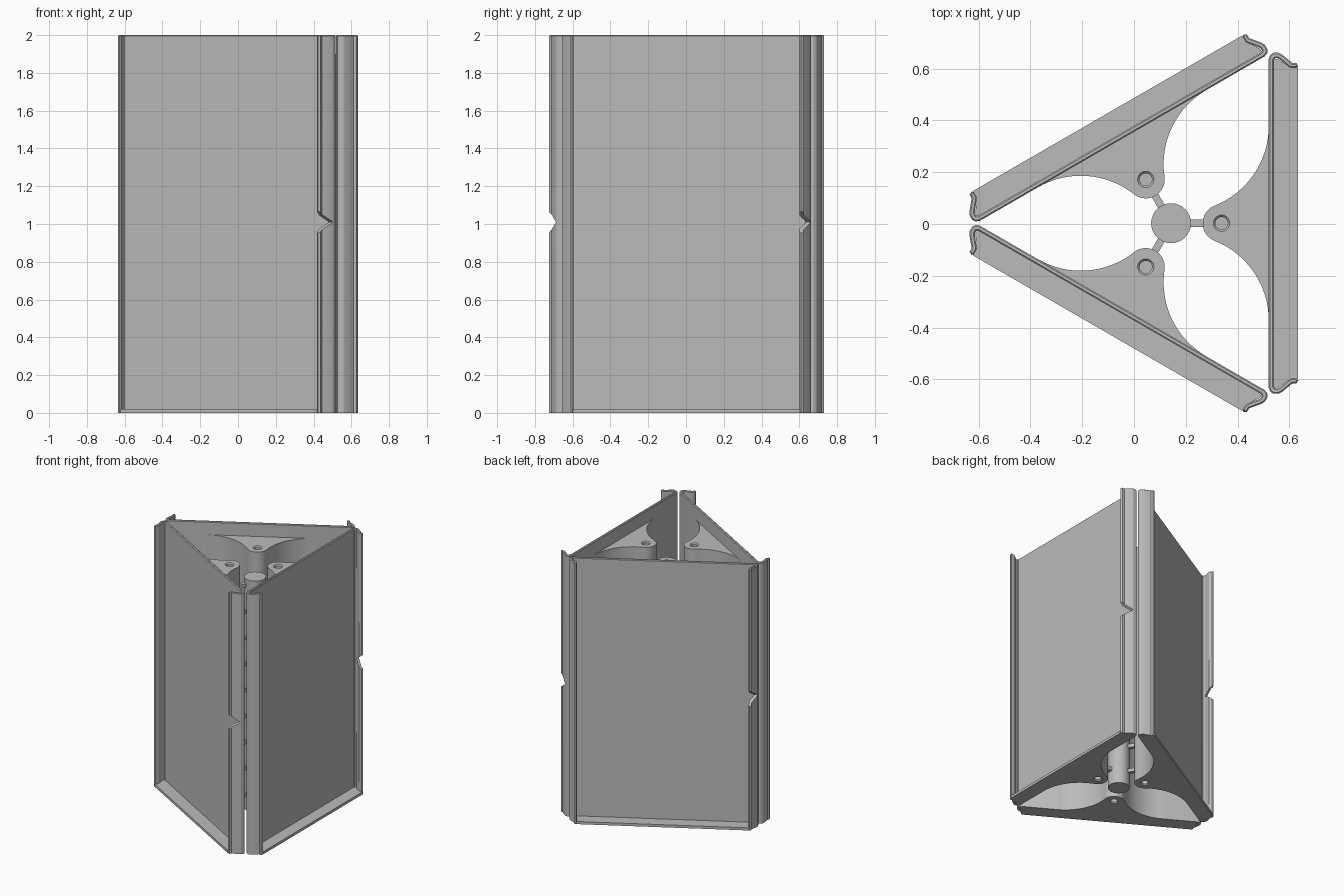
import bpy, bmesh, math

if "Cube" in bpy.data.objects:
    bpy.data.objects.remove(bpy.data.objects["Cube"])

CENTRE = (0.143, 0.003, 0)   # axis of the three-fold symmetry
FACE = 0.377                 # distance from axis to panel inner face

grey = bpy.data.materials.new("light_grey")
grey.use_nodes = True
grey.diffuse_color = (0.5, 0.5, 0.5, 1)
grey.node_tree.nodes["Principled BSDF"].inputs["Base Color"].default_value = (0.5, 0.5, 0.5, 1)


def finish(bm, name):
    bmesh.ops.recalc_face_normals(bm, faces=bm.faces[:])
    mesh = bpy.data.meshes.new(name)
    bm.to_mesh(mesh)
    bm.free()
    mesh.materials.append(grey)
    ob = bpy.data.objects.new(name, mesh)
    ob.location = CENTRE
    bpy.context.collection.objects.link(ob)
    return ob


def prism(name, outline, z0, z1, chamfer=0):
    """Extrude an (outward, sideways) outline upward."""
    bm = bmesh.new()
    base = bm.faces.new([bm.verts.new((u, v, z0)) for u, v in outline])
    top = bmesh.ops.extrude_face_region(bm, geom=[base], use_keep_orig=True)["geom"]
    bmesh.ops.translate(bm, vec=(0, 0, z1 - z0),
                        verts=[g for g in top if isinstance(g, bmesh.types.BMVert)])
    if chamfer:
        rim = [g for g in top if isinstance(g, bmesh.types.BMEdge)]
        bmesh.ops.bevel(bm, geom=rim, offset=chamfer, segments=1,
                        affect='EDGES', clamp_overlap=True)
    return finish(bm, name)


def cone(name, r_low, r_high, z0, z1, u=0):
    bm = bmesh.new()
    bmesh.ops.create_cone(bm, cap_ends=True, segments=32, radius1=r_low,
                          radius2=r_high, depth=z1 - z0)
    bmesh.ops.translate(bm, vec=(u, 0, (z0 + z1) / 2), verts=bm.verts[:])
    return finish(bm, name)


def activate(ob):
    bpy.ops.object.select_all(action='DESELECT')
    ob.select_set(True)
    bpy.context.view_layer.objects.active = ob


def cut(ob, cutter):
    cutter.hide_render = True
    mod = ob.modifiers.new("cut", 'BOOLEAN')
    mod.operation, mod.solver, mod.object = 'DIFFERENCE', 'EXACT', cutter
    activate(ob)
    bpy.ops.object.modifier_apply(modifier=mod.name)
    bpy.data.objects.remove(cutter)


def smooth(ob, degrees=30):
    activate(ob)
    bpy.ops.object.shade_smooth_by_angle(angle=math.radians(degrees))


def repeat_around(ob):
    for k in (1, 2):
        copy = ob.copy()
        copy.rotation_euler.z = k * math.tau / 3
        bpy.context.collection.objects.link(copy)


def mirrored(half):
    return half + [(u, -v) for u, v in reversed(half)]


# Panel with a curled rail along each side
back = [(FACE, 0.635), (0.383, 0.65), (0.395, 0.658), (0.415, 0.658), (0.43, 0.65),
        (0.46, 0.625), (0.468, 0.618), (0.484, 0.618), (0.491, 0.606), (0.485, 0.599),
        (0.462, 0.599), (0.45, 0.607), (0.42, 0.632), (0.412, 0.637), (0.402, 0.637),
        (0.397, 0.63)]
panel = prism("panel", mirrored(back), 0, 2, 0.005)

# V notch half way up one rail
bm = bmesh.new()
tri = bm.faces.new([bm.verts.new((u, 0.5, z)) for u, z in
                    ((0.418, 1.01), (0.518, 1.09), (0.518, 0.93))])
ext = bmesh.ops.extrude_face_region(bm, geom=[tri], use_keep_orig=True)["geom"]
bmesh.ops.translate(bm, vec=(0, 0.3, 0),
                    verts=[g for g in ext if isinstance(g, bmesh.types.BMVert)])
cut(panel, finish(bm, "notch_cutter"))
smooth(panel, 25)
repeat_around(panel)

# Shelf closing the bottom of the panel
shelf = prism("bottom_shelf", mirrored([(0.39, 0.632), (0.41, 0.635), (0.45, 0.608),
                                        (0.464, 0.6), (0.49, 0.6)]), 0, 0.02)
repeat_around(shelf)

# Bracket: round boss flowing into the panel by tangent fillets
boss_u, boss_r, reach = 0.195, 0.073, 0.375
gap = FACE - boss_u
R = (gap ** 2 + reach ** 2 - boss_r ** 2) / (2 * (gap + boss_r))
au = FACE - R
end = math.atan2(-reach, boss_u - au)
start = end + math.pi
half = [(FACE + 0.008, reach)]
for i in range(17):
    a = end * i / 16
    half.append((au + R * math.cos(a), reach + R * math.sin(a)))
for i in range(1, 12):
    a = start + (math.pi - start) * i / 12
    half.append((boss_u + boss_r * math.cos(a), boss_r * math.sin(a)))
TOP = 1.9
bracket = prism("bracket", mirrored(half), 0, TOP)

# Countersunk screw holes at both ends of the boss
hole, sink = 0.024, 0.032
cut(bracket, cone("hole_cutter", hole, hole, TOP - 0.25, TOP + 0.05, boss_u))
cut(bracket, cone("hole_cutter", hole, hole, -0.05, 0.25, boss_u))
cut(bracket, cone("sink_cutter", hole - 0.002, sink, TOP - 0.01, TOP + 0.0005, boss_u))
cut(bracket, cone("sink_cutter", sink, hole - 0.002, -0.0005, 0.01, boss_u))
smooth(bracket)
repeat_around(bracket)

# Central rod with short spokes to each bracket
rod = cone("central_rod", 0.077, 0.077, 0, 1.77)
smooth(rod)
for i in range(9):
    z = 0.12 + 0.2 * i
    spoke = prism("spoke", mirrored([(0.06, 0.014), (0.13, 0.014)]), z - 0.014, z + 0.014)
    repeat_around(spoke)
